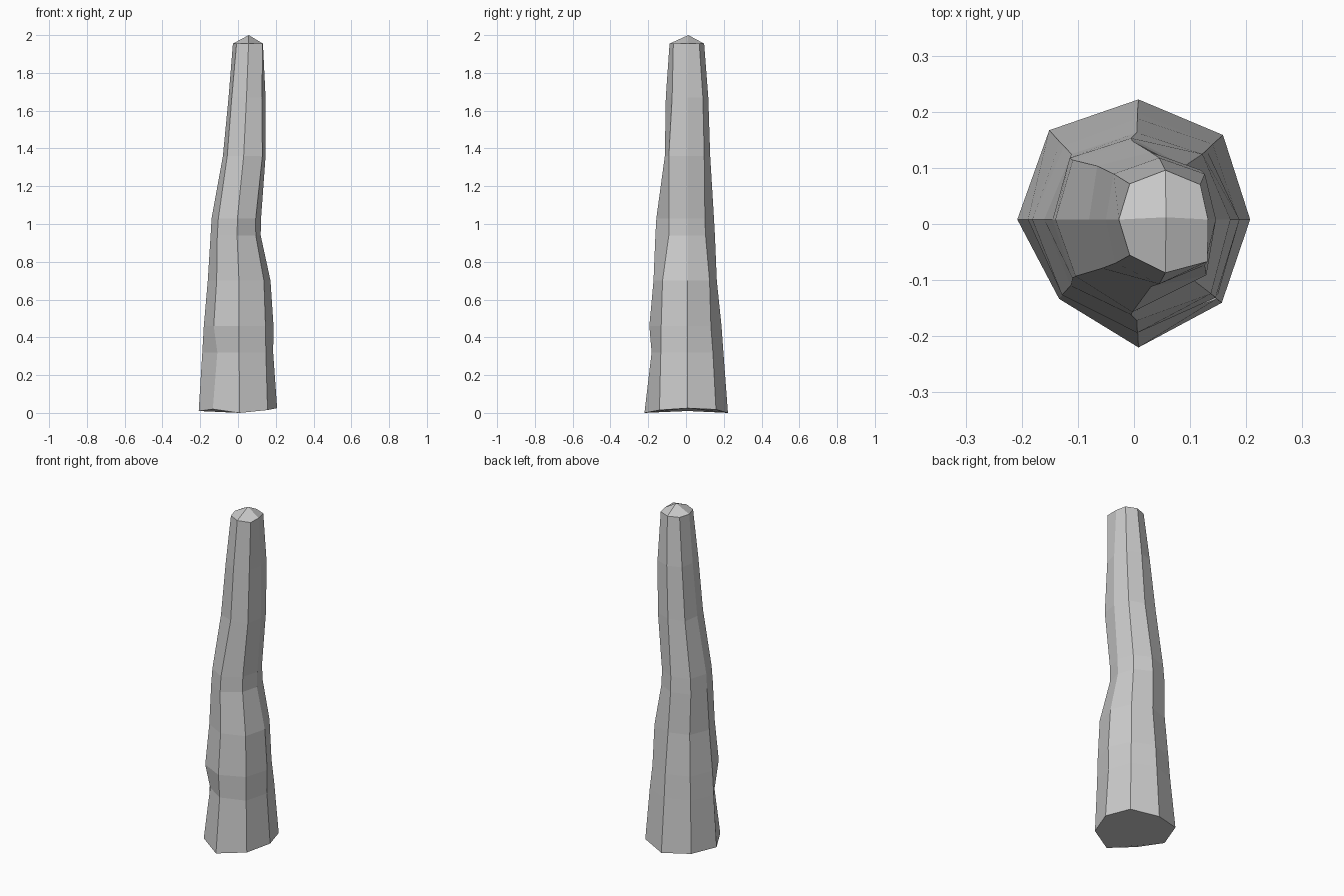
import bpy, bmesh
from math import cos, sin, pi

# Trunk rings: height, centre x, then eight radii counter-clockwise from +x
RINGS = [
    (0.01, 0.008, .199, .213, .214, .225, .216, .200, .228, .210),
    (0.32, 0.006, .180, .190, .190, .195, .195, .163, .190, .200),
    (0.46, 0.006, .182, .175, .180, .185, .187, .190, .202, .197),
    (0.70, 0.005, .167, .165, .155, .165, .165, .167, .180, .187),
    (0.94, -.005, .125, .135, .145, .155, .140, .148, .170, .140),
    (1.03, -.003, .125, .130, .140, .150, .137, .143, .165, .137),
    (1.36, 0.030, .116, .125, .120, .135, .110, .123, .120, .140),
    (1.67, 0.045, .101, .115, .110, .115, .095, .110, .115, .115),
    (1.955, 0.056, .076, .088, .088, .090, .083, .090, .095, .106),
]
CENTRE_Y = 0.008
# Uneven height of the foot
FOOT = (.015, .008, -.01, .005, 0, .01, -.01, .005)

bm = bmesh.new()
loops = []
for i, (z, cx, *radii) in enumerate(RINGS):
    loops.append([bm.verts.new((cx + r * cos(k * pi / 4),
                                CENTRE_Y + r * sin(k * pi / 4),
                                z + (FOOT[k] if i == 0 else 0)))
                  for k, r in enumerate(radii)])

# Side walls
for low, high in zip(loops, loops[1:]):
    for k in range(8):
        n = (k + 1) % 8
        bm.faces.new((low[k], low[n], high[n], high[k]))

# Flat foot and shallow pointed tip, the tip made of four quads
bm.faces.new(loops[0][::-1])
tip = bm.verts.new((0.057, 0.012, 2.0))
top = loops[-1]
for k in range(0, 8, 2):
    bm.faces.new((top[k], top[k + 1], top[(k + 2) % 8], tip))

bmesh.ops.recalc_face_normals(bm, faces=bm.faces)
mesh = bpy.data.meshes.new("trunk")
bm.to_mesh(mesh)
bm.free()
trunk = bpy.data.objects.new("trunk", mesh)
bpy.context.collection.objects.link(trunk)
